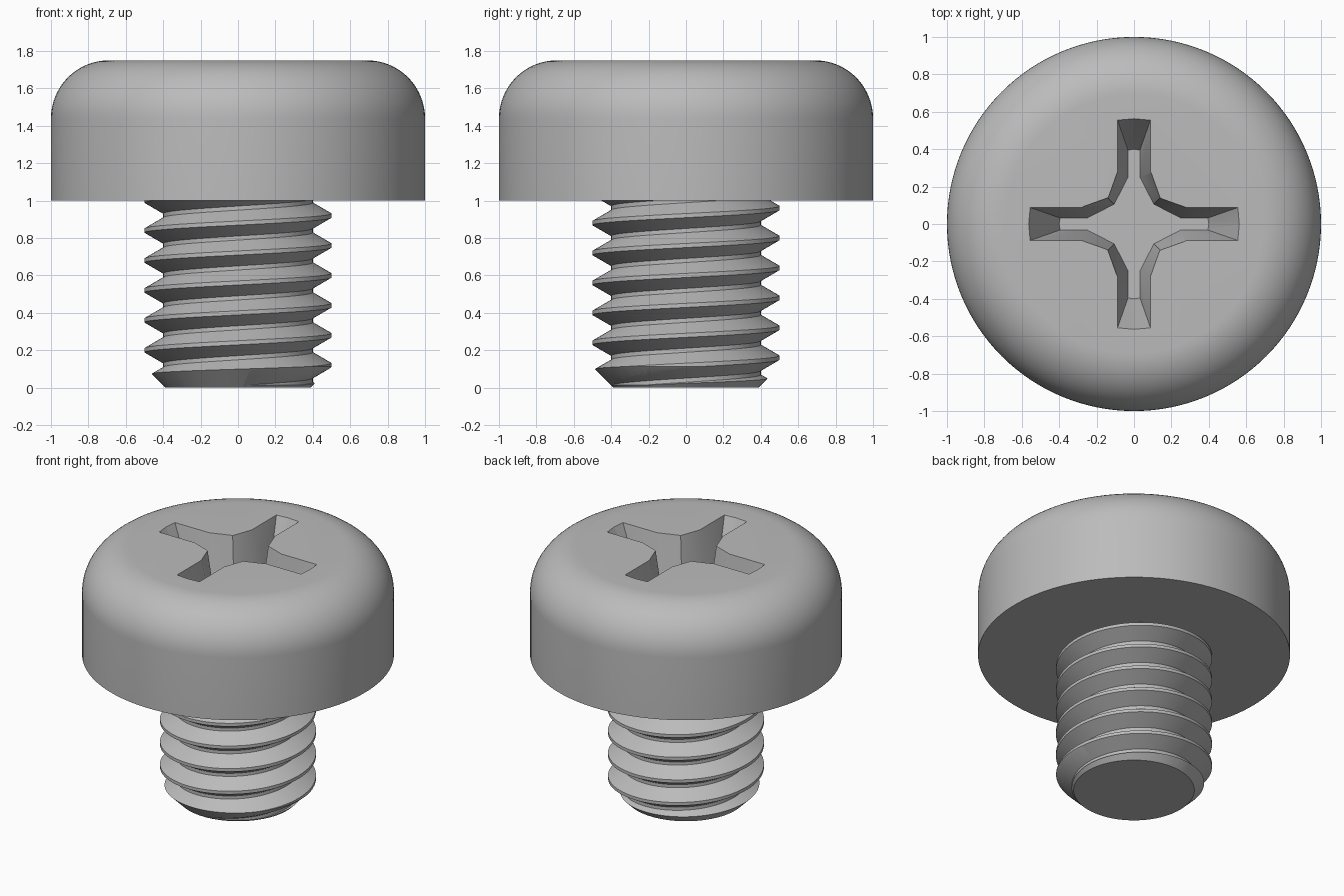
import bpy
import bmesh
from math import sin, cos, pi, radians

if "Cube" in bpy.data.objects:
    bpy.data.objects.remove(bpy.data.objects["Cube"], do_unlink=True)

steel = bpy.data.materials.new("plain steel grey")
steel.use_nodes = True
GREY = (0.5, 0.5, 0.5, 1)
steel.diffuse_color = GREY
steel.node_tree.nodes["Principled BSDF"].inputs["Base Color"].default_value = GREY


def finish(name, bm):
    bmesh.ops.recalc_face_normals(bm, faces=bm.faces)
    mesh = bpy.data.meshes.new(name)
    bm.to_mesh(mesh)
    bm.free()
    mesh.materials.append(steel)
    obj = bpy.data.objects.new(name, mesh)
    bpy.context.collection.objects.link(obj)
    return obj


def loft(name, rings):
    """Skin a stack of closed point rings and cap both ends."""
    bm = bmesh.new()
    loops = [[bm.verts.new(p) for p in ring] for ring in rings]
    n = len(loops[0])
    for a, b in zip(loops, loops[1:]):
        for i in range(n):
            j = (i + 1) % n
            bm.faces.new((a[i], a[j], b[j], b[i]))
    bm.faces.new(loops[0][::-1])
    bm.faces.new(loops[-1])
    return finish(name, bm)


def lathe(name, profile, n):
    return loft(name, [[(r * cos(2 * pi * i / n), r * sin(2 * pi * i / n), z)
                        for i in range(n)] for r, z in profile])


def boolean(obj, cutter, operation):
    cutter.hide_render = True
    mod = obj.modifiers.new("cut", 'BOOLEAN')
    mod.operation, mod.solver, mod.object = operation, 'EXACT', cutter
    bpy.ops.object.select_all(action='DESELECT')
    bpy.context.view_layer.objects.active = obj
    obj.select_set(True)
    bpy.ops.object.modifier_apply(modifier=mod.name)
    bpy.data.objects.remove(cutter, do_unlink=True)
    bpy.ops.object.shade_smooth_by_angle(angle=radians(25))


# Head: straight side with a rounded shoulder
TOP, FILLET, STEPS = 1.75, 0.31, 16
shoulder = [(1 - FILLET + FILLET * cos(pi / 2 * k / STEPS),
             TOP - FILLET + FILLET * sin(pi / 2 * k / STEPS)) for k in range(STEPS + 1)]
head = lathe("head", [(1, 1)] + shoulder, 128)

# Cross recess: one quarter outline repeated four times, tapering to its floor
DEPTH = 0.35
mouth = [(0.563, 0), (0.555, 0.088), (0.28, 0.088), (0.14, 0.14), (0.088, 0.28), (0.088, 0.555)]
floor = [(0.4, 0), (0.395, 0.032), (0.25, 0.032), (0.106, 0.106), (0.032, 0.25), (0.032, 0.395)]


def cross_ring(t):
    quarter = [(a + (c - a) * t, b + (d - b) * t) for (a, b), (c, d) in zip(floor, mouth)]
    ring = []
    for q in range(4):
        for x, y in quarter:
            for _ in range(q):
                x, y = -y, x
            ring.append((x, y, TOP - DEPTH + DEPTH * t))
    return ring


boolean(head, loft("recess_cutter", [cross_ring(0), cross_ring(1.1)]), 'DIFFERENCE')

# Threaded shank: a right-handed helical strip, one pitch wide
PITCH, SIDES, TURNS = 0.16, 96, 12
START = 0.92 - 9 * PITCH
section = [(0.5, -0.011), (0.5, 0.011), (0.4, 0.069), (0.4, 0.091)]
bm = bmesh.new()
columns = []
for i in range(TURNS * SIDES + 1):
    angle = 2 * pi * i / SIDES
    rise = START + PITCH * i / SIDES
    columns.append([bm.verts.new((r * cos(angle), r * sin(angle), rise + z)) for r, z in section])
for i in range((TURNS - 1) * SIDES):
    left = columns[i] + [columns[i + SIDES][0]]
    right = columns[i + 1] + [columns[i + 1 + SIDES][0]]
    for k in range(len(section)):
        bm.faces.new((left[k], right[k], right[k + 1], left[k + 1]))
bmesh.ops.delete(bm, geom=[v for v in bm.verts if not v.link_faces], context='VERTS')
rim = [e for e in bm.edges if e.is_boundary]
low, high = bm.verts.new((0, 0, START - 0.1)), bm.verts.new((0, 0, START + TURNS * PITCH))
for e in rim:
    a, b = e.verts
    bm.faces.new((a, b, low if a.co.z < 0 else high))
shank = finish("threaded_shank", bm)

# Trim the shank to length with a chamfered tip
blank = lathe("shank_blank", [(0.387, 0), (0.52, 0.133), (0.52, 1.01)], 96)
boolean(shank, blank, 'INTERSECT')
